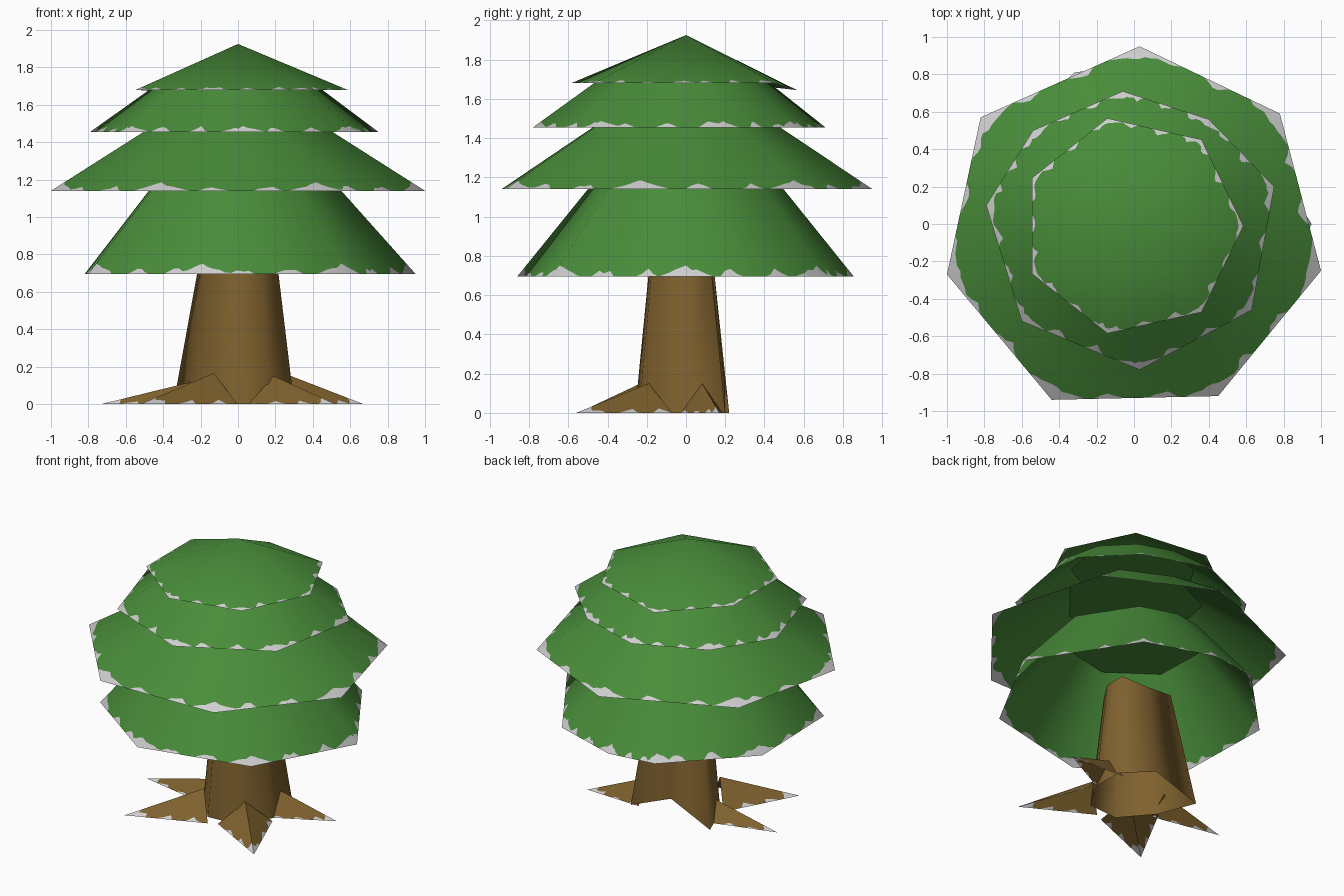
import bpy, bmesh, math, random
from mathutils import Vector

random.seed(4)
if "Cube" in bpy.data.objects:
    bpy.data.objects.remove(bpy.data.objects["Cube"])


def material(name, rgb):
    m = bpy.data.materials.new(name)
    m.use_nodes = True
    m.diffuse_color = (*rgb, 1)
    m.node_tree.nodes["Principled BSDF"].inputs["Base Color"].default_value = (*rgb, 1)
    return m


green = material("leaf_green", (0.066, 0.263, 0.042))
bark = material("bark_brown", (0.21, 0.119, 0.027))
snow = material("snow_grey", (0.62, 0.62, 0.62))


def finish(bm, name, mats):
    mesh = bpy.data.meshes.new(name)
    bm.to_mesh(mesh)
    bm.free()
    for m in mats:
        mesh.materials.append(m)
    obj = bpy.data.objects.new(name, mesh)
    bpy.context.collection.objects.link(obj)
    return obj


def snow_height(t, corner_a, corner_b, lumps, phase):
    """Share of the slope that is snowy: ragged clumps plus heavier corners."""
    corner = max(corner_a * (1 - t / 0.2), corner_b * (1 - (1 - t) / 0.2), 0)
    clump = max(0, math.sin(t * 19 + phase)) * random.uniform(0.3, 1)
    return max(corner * random.uniform(0.75, 1.1), lumps * clump)


def snowy_skirt(name, rim, top, body, corners, lumps, closed=True, steps=24):
    """Sloping faces from rim to top with a ragged strip of snow on the rim."""
    bm = bmesh.new()
    n = len(rim)
    for i in range(n if closed else n - 1):
        j = (i + 1) % n
        cols = []
        phase = random.uniform(0, math.tau)
        for s in range(steps + 1):
            t = s / steps
            low, high = rim[i].lerp(rim[j], t), top[i].lerp(top[j], t)
            h = snow_height(t, corners[i], corners[j], lumps, phase)
            if s in (0, steps):
                h = corners[i if s == 0 else j]
            cols.append([bm.verts.new(p) for p in (low, low.lerp(high, h), high)])
        for a, b in zip(cols, cols[1:]):
            for k in range(2):
                face = bm.faces.new((a[k], b[k], b[k + 1], a[k + 1]))
                face.material_index = 1 - k
                face.smooth = closed
    bmesh.ops.remove_doubles(bm, verts=bm.verts, dist=0.0004)
    return finish(bm, name, (body, snow))


def tier(name, outline, z, top_z, top_scale, snow_corner, lumps, dip=None):
    rim = [Vector((x, y, z)) for x, y in outline]
    top = [Vector((x * top_scale, y * top_scale, top_z)) for x, y in outline]
    if dip is not None:
        rim[dip].z -= 0.035
    obj = snowy_skirt(name, rim, top, green, [snow_corner] * len(rim), lumps)
    # round the shading like a cone
    slope = (top_z - z) / (0.85 * rim[0].xy.length * (1 - top_scale))
    normals = []
    for v in obj.data.vertices:
        out = v.co.xy.normalized() if v.co.xy.length > 0.01 else Vector((0, 0))
        normals.append(Vector((out.x * slope, out.y * slope, 1)).normalized())
    obj.data.normals_split_custom_set_from_vertices(normals)
    # flat lid closing the narrow end
    if top_scale > 0:
        bm = bmesh.new()
        bm.faces.new([bm.verts.new(p) for p in top])
        finish(bm, name + "_lid", (green,))


# foliage
tier("foliage_bottom", [(0.95, 0), (0.5, 0.7), (0.02, 0.855), (-0.32, 0.81), (-0.82, 0.3),
                        (-0.8, -0.43), (-0.2, -0.86), (0.58, -0.68)],
     0.695, 1.2, 0.525, 0.11, 0.09)
tier("foliage_lower", [(1, -0.25), (0.78, 0.59), (0.03, 0.95), (-0.82, 0.57), (-1, -0.27),
                       (-0.44, -0.94), (0.45, -0.92)], 1.14, 1.49, 0.45, 0.13, 0.09)
tier("foliage_upper", [(0.75, 0.2), (0.4, 0.56), (-0.06, 0.71), (-0.54, 0.5), (-0.79, 0.1),
                       (-0.6, -0.52), (0.03, -0.78), (0.63, -0.46)],
     1.455, 1.72, 0.53, 0.12, 0.12)
heptagon = [(0.595 * math.cos(i * math.tau / 7) - 0.01, 0.59 * math.sin(i * math.tau / 7) - 0.01)
            for i in range(7)]
tier("foliage_top", heptagon, 1.68, 1.925, 0, 0.045, 0.07, dip=2)

# trunk: tapered, open at both ends, with a notch at the back
outline = [(0.3, 0.2), (0.3, -0.03), (0.17, -0.24), (-0.06, -0.26),
           (-0.24, -0.05), (-0.345, 0.22), (-0.02, 0.2)]
bm = bmesh.new()
low = [bm.verts.new((x, y, 0)) for x, y in outline]
high = [bm.verts.new((max(x * 0.68, -0.2), y * 0.66 - 0.01, 0.8)) for x, y in outline]
low[-1].co.z = 0.13
for i in range(len(outline)):
    j = (i + 1) % len(outline)
    bm.faces.new((low[j], low[i], high[i], high[j])).smooth = True
finish(bm, "trunk", (bark,))


# roots: tent shapes running out from the trunk
def root(name, tip, ridge, width):
    tip, ridge = Vector((*tip, 0)), Vector(ridge)
    foot = Vector((ridge.x, ridge.y, 0))
    along = (tip - foot).normalized()
    side = Vector((-along.y, along.x, 0)) * width
    rim = [foot - side, tip, foot + side]
    snowy_skirt(name, rim, [ridge] * 3, bark, [0, 0.22, 0], 0.16, closed=False, steps=16)


root("root_front_right", (-0.52, -0.55), (-0.13, -0.2, 0.165), 0.19)
root("root_front_left", (0.52, -0.56), (0.19, -0.19, 0.15), 0.18)
root("root_left", (0.67, 0.17), (0.27, 0.08, 0.155), 0.11)
root("root_right", (-0.73, 0), (-0.24, 0.02, 0.12), 0.12)
